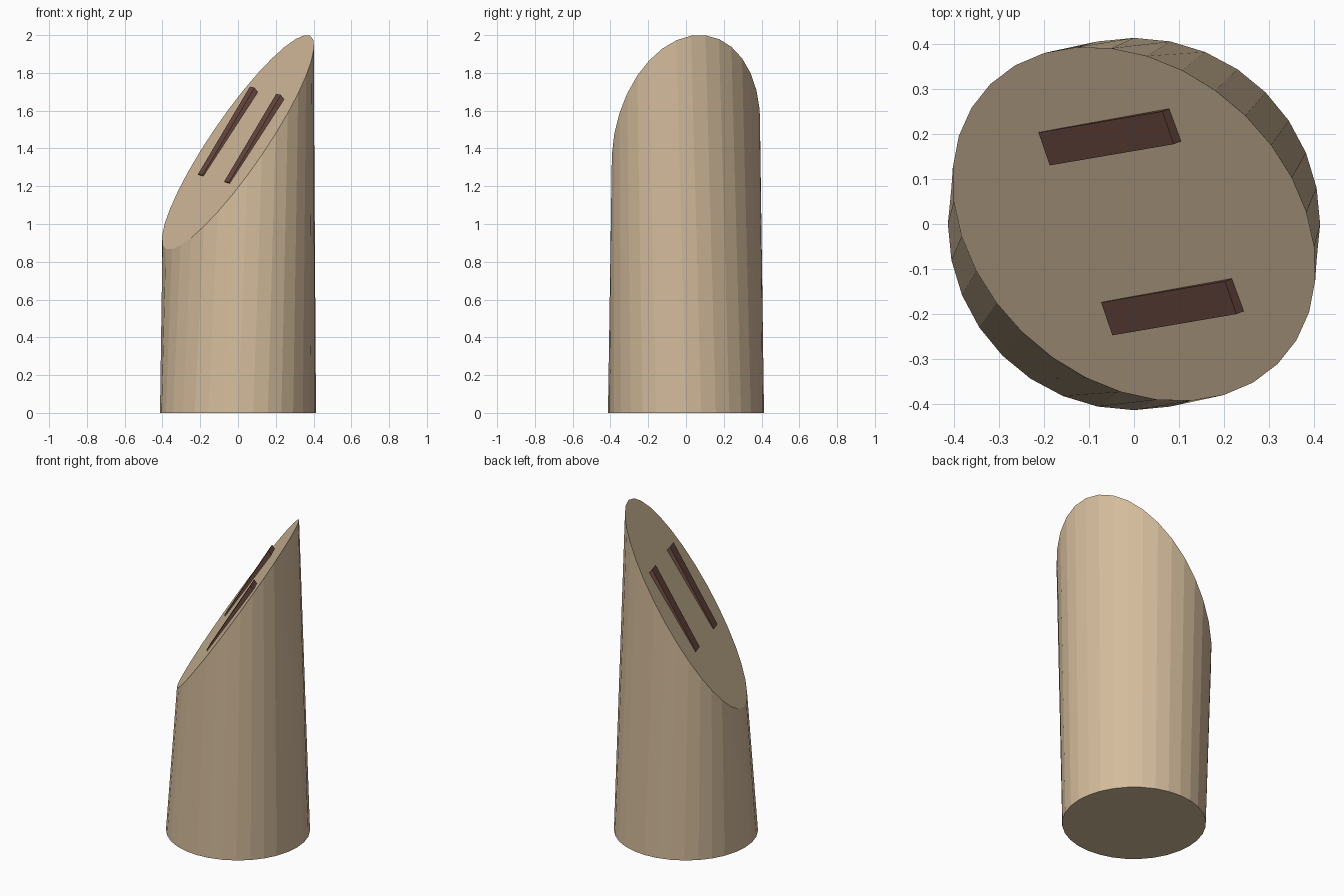
import bpy
import bmesh
import math

if "Cube" in bpy.data.objects:
    bpy.data.objects.remove(bpy.data.objects["Cube"])


def material(name, rgb):
    m = bpy.data.materials.new(name)
    m.diffuse_color = (*rgb, 1.0)
    m.use_nodes = True
    m.node_tree.nodes["Principled BSDF"].inputs["Base Color"].default_value = m.diffuse_color
    return m


def make_object(name, bm, mat):
    bmesh.ops.recalc_face_normals(bm, faces=bm.faces)
    mesh = bpy.data.meshes.new(name)
    bm.to_mesh(mesh)
    bm.free()
    mesh.materials.append(mat)
    obj = bpy.data.objects.new(name, mesh)
    bpy.context.collection.objects.link(obj)
    return obj


def prism(name, lower, upper, mat):
    """Solid between two matching rings of points."""
    bm = bmesh.new()
    lo = [bm.verts.new(p) for p in lower]
    up = [bm.verts.new(p) for p in upper]
    n = len(lo)
    for i in range(n):
        j = (i + 1) % n
        bm.faces.new((lo[i], lo[j], up[j], up[i]))
    bm.faces.new(lo[::-1])
    bm.faces.new(up)
    return make_object(name, bm, mat)


tan = material("tan", (0.658, 0.503, 0.332))
brown = material("dark brown", (0.153, 0.072, 0.053))

# Post: round base, skewed elliptical top on a steep slant
SIDES, RADIUS = 32, 0.413
base, top = [], []
for i in range(SIDES):
    a = 2 * math.pi * i / SIDES
    c, s = math.cos(a), math.sin(a)
    base.append((RADIUS * c, RADIUS * s, 0))
    x, y = 0.40 * c - 0.05 * s, -0.05 * c + 0.39 * s
    top.append((x, y, 1.4325 + 1.43 * x + 0.63 * y))
prism("slanted_post", base, top, tan)

# Two dark slots: thin slanted plates lying on the cut face
for name, cx, cy, height in (("upper_slot", -0.062, 0.19, 1.475),
                             ("lower_slot", 0.077, -0.187, 1.447)):
    upper = []
    for u, v in ((-1, 1), (-1, -1), (1, -1), (1, 1)):
        x = cx + u * 0.1375 - v * 0.0125
        y = cy + u * 0.0235 + v * 0.0365
        upper.append((x, y, height + 1.58 * x + 0.61 * y))
    lower = [(x + 0.02, y + 0.008, z - 0.03) for x, y, z in upper]
    prism(name, lower, upper, brown)
